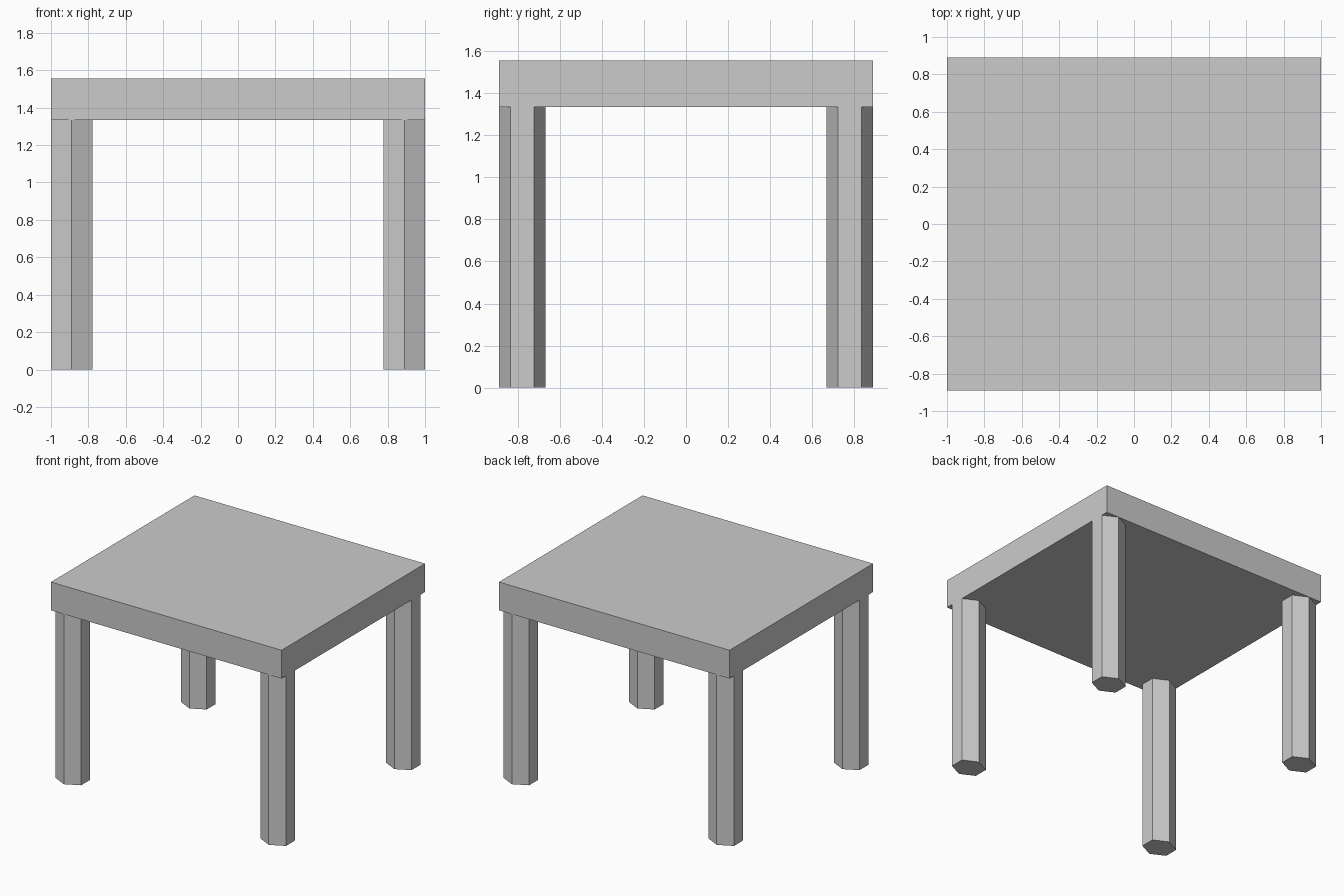
import bpy
import math

if "Cube" in bpy.data.objects:
    bpy.data.objects.remove(bpy.data.objects["Cube"])

U = 1 / 9                      # modelling unit: leg half-width
LEG_H, TOP_H = 12 * U, 2 * U
HALF_X, HALF_Y = 9 * U, 8 * U

# Table top slab
bpy.ops.mesh.primitive_cube_add(size=1, location=(0, 0, LEG_H + TOP_H / 2))
top = bpy.context.object
top.name = "table_top"
top.scale = (2 * HALF_X, 2 * HALF_Y, TOP_H)
bpy.ops.object.transform_apply(location=False, rotation=False, scale=True)


def add_leg(name, sx, sy):
    """Six-sided leg, corners pointing along y, widened in x to fill a square."""
    bpy.ops.mesh.primitive_cylinder_add(
        vertices=6, radius=U, depth=LEG_H,
        location=(sx * (HALF_X - U), sy * (HALF_Y - U), LEG_H / 2))
    leg = bpy.context.object
    leg.name = name
    leg.scale.x = 1 / math.cos(math.pi / 6)
    bpy.ops.object.transform_apply(location=False, rotation=False, scale=True)


# Four corner legs
for y_name, sy in (("front", -1), ("back", 1)):
    for x_name, sx in (("left", -1), ("right", 1)):
        add_leg(f"{y_name}_{x_name}_leg", sx, sy)
